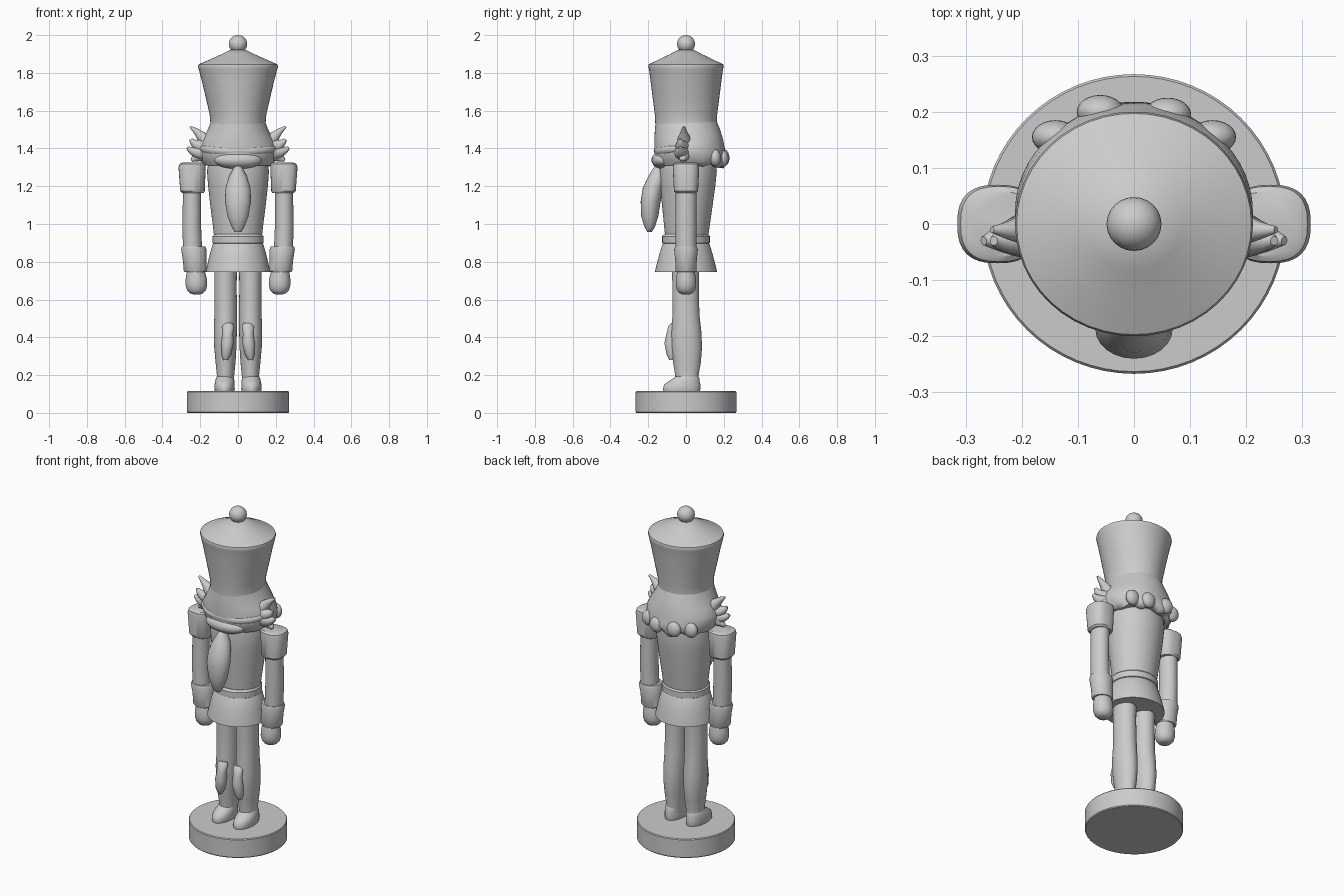
import bpy, bmesh, math


def finish(obj, angle=35, subsurf=0):
    bpy.ops.object.select_all(action='DESELECT')
    obj.select_set(True)
    bpy.context.view_layer.objects.active = obj
    bpy.ops.object.shade_smooth_by_angle(angle=math.radians(angle))
    if subsurf:
        mod = obj.modifiers.new("smooth", 'SUBSURF')
        mod.levels = mod.render_levels = subsurf
    return obj


def loft(name, sections, segs=32, power=2.0, subsurf=0, angle=35, warp=None):
    """Stack of horizontal ovals, each (z, x, y, rx, ry), capped at both ends."""
    bm = bmesh.new()
    rings = []
    for i, (z, x, y, rx, ry) in enumerate(sections):
        ring = []
        for k in range(segs):
            a = 2 * math.pi * k / segs
            c, s = math.cos(a), math.sin(a)
            px = x + rx * math.copysign(abs(c) ** (2 / power), c)
            py = y + ry * math.copysign(abs(s) ** (2 / power), s)
            ring.append(bm.verts.new((px, py, z + (warp(i, a) if warp else 0))))
        rings.append(ring)
    for a, b in zip(rings, rings[1:]):
        for k in range(segs):
            j = (k + 1) % segs
            bm.faces.new((a[k], a[j], b[j], b[k]))
    bm.faces.new(rings[0])
    bm.faces.new(rings[-1])
    bmesh.ops.recalc_face_normals(bm, faces=bm.faces)
    mesh = bpy.data.meshes.new(name)
    bm.to_mesh(mesh)
    bm.free()
    obj = bpy.data.objects.new(name, mesh)
    bpy.context.collection.objects.link(obj)
    return finish(obj, angle, subsurf)


def ball(name, loc, radii, rot=(0, 0, 0)):
    bpy.ops.mesh.primitive_uv_sphere_add(segments=24, ring_count=14, location=loc, rotation=rot)
    obj = bpy.context.object
    obj.name = name
    obj.scale = radii
    return finish(obj, 60)


def strand(name, points):
    """Tapered tube through points (x, y, z, radius)."""
    cu = bpy.data.curves.new(name, 'CURVE')
    cu.dimensions = '3D'
    cu.bevel_depth = 1.0
    cu.bevel_resolution = 3
    cu.use_fill_caps = True
    sp = cu.splines.new('NURBS')
    sp.points.add(len(points) - 1)
    for p, (x, y, z, r) in zip(sp.points, points):
        p.co = (x, y, z, 1)
        p.radius = r
    sp.use_endpoint_u = True
    sp.order_u = 3
    obj = bpy.data.objects.new(name, cu)
    bpy.context.collection.objects.link(obj)
    bpy.ops.object.select_all(action='DESELECT')
    obj.select_set(True)
    bpy.context.view_layer.objects.active = obj
    bpy.ops.object.convert(target='MESH')
    return finish(bpy.context.object, 60)


# Round stand
loft("base", [(0.0, 0, 0, .266, .263), (.005, 0, 0, .27, .267),
              (.11, 0, 0, .27, .267), (.115, 0, 0, .266, .263)], segs=64)

# Hat and knob
loft("hat", [(1.44, 0, .005, .165, .165), (1.52, 0, 0, .145, .162), (1.58, 0, 0, .150, .165),
             (1.68, 0, 0, .173, .178), (1.76, 0, 0, .192, .188), (1.82, 0, 0, .208, .196),
             (1.835, 0, 0, .212, .2), (1.845, 0, 0, .209, .197), (1.875, 0, 0, .14, .135),
             (1.9, 0, 0, .085, .083), (1.92, 0, 0, .045, .045)], segs=48, angle=40)
ball("hat_knob", (0, 0, 1.953), (.049, .048, .047))

# Head with scalloped hair at the back
def scallop(i, a):
    return 0.016 * math.cos(9 * a) * max(0, math.sin(a)) if i < 3 else 0

loft("head_and_hair", [(1.315, 0, .02, .155, .15), (1.31, 0, .025, .178, .175),
                       (1.335, 0, .028, .198, .19), (1.37, 0, .022, .212, .19),
                       (1.41, 0, .018, .21, .186), (1.45, 0, .014, .188, .182),
                       (1.5, 0, .008, .16, .173), (1.55, 0, 0, .14, .16)],
     segs=54, warp=scallop, angle=60)
for x, y, z in [(-.06, .2, 1.35), (.06, .195, 1.345), (-.14, .155, 1.35), (.14, .155, 1.35)]:
    ball("hair_curl", (x, y, z), (.042, .03, .045))
ball("chin", (0, -.118, 1.338), (.125, .065, .048))

# Torso, belt and coat skirt
loft("torso", [(.92, 0, .003, .125, .112), (1.0, 0, .005, .134, .122), (1.1, 0, .007, .147, .134),
               (1.2, 0, .009, .158, .146), (1.28, 0, .011, .164, .152), (1.32, 0, .011, .158, .148),
               (1.34, 0, .01, .12, .12)], segs=48, angle=40)
loft("belt", [(.895, 0, 0, .128, .118), (.9, 0, 0, .135, .126), (.935, 0, 0, .135, .126),
              (.947, 0, 0, .124, .116)], segs=48)
loft("coat_skirt", [(.745, 0, 0, .17, .164), (.76, 0, 0, .168, .162), (.83, 0, 0, .152, .144),
                    (.89, 0, 0, .135, .126), (.905, 0, 0, .125, .116)], segs=48)

# Long beard lever hanging over the chest
loft("beard", [(.958, 0, -.193, .018, .012), (.985, 0, -.192, .034, .028), (1.04, 0, -.192, .055, .045),
               (1.12, 0, -.187, .069, .053), (1.19, 0, -.175, .066, .054), (1.25, 0, -.155, .048, .046),
               (1.285, 0, -.145, .03, .035), (1.31, 0, -.14, .018, .025)], segs=24, angle=60)

for s, side in ((-1, "left"), (1, "right")):
    # Moustache half
    strand("moustache_" + side, [(-.01 * s, -.147, 1.388, .024), (.06 * s, -.142, 1.386, .027),
                                 (.13 * s, -.11, 1.39, .026), (.18 * s, -.06, 1.398, .022),
                                 (.205 * s, -.01, 1.40, .01)])
    # Ragged side tufts
    strand("upper_tuft_" + side, [(.17 * s, -.01, 1.44, .04), (.2 * s, -.01, 1.47, .026),
                                  (.225 * s, -.012, 1.495, .016), (.253 * s, -.01, 1.515, .006)])
    strand("middle_tuft_" + side, [(.19 * s, -.02, 1.41, .04), (.235 * s, -.03, 1.42, .025),
                                   (.25 * s, -.03, 1.45, .008)])
    strand("lower_tuft_" + side, [(.18 * s, -.02, 1.38, .045), (.235 * s, -.025, 1.375, .03),
                                  (.268 * s, -.03, 1.405, .008)])
    strand("bottom_tuft_" + side, [(.18 * s, -.01, 1.37, .04), (.23 * s, -.015, 1.35, .022),
                                   (.245 * s, -.02, 1.335, .008)])

    # Arm: shoulder pad, sleeve, cuff, hand
    loft("shoulder_" + side, [(1.165, .238 * s, 0, .058, .056), (1.175, .241 * s, 0, .065, .064),
                              (1.30, .243 * s, 0, .072, .07), (1.318, .24 * s, 0, .069, .067),
                              (1.325, .235 * s, 0, .058, .057)], power=2.6)
    loft("sleeve_" + side, [(.84, .24 * s, 0, .051, .054), (1.0, .245 * s, 0, .049, .055),
                            (1.2, .243 * s, 0, .048, .055)])
    loft("cuff_" + side, [(.745, .226 * s, 0, .055, .052), (.752, .226 * s, 0, .061, .056),
                          (.81, .23 * s, 0, .062, .057), (.865, .234 * s, 0, .067, .063),
                          (.88, .235 * s, 0, .062, .058)])
    loft("hand_" + side, [(.628, .219 * s, 0, .02, .02), (.634, .219 * s, 0, .036, .035),
                          (.65, .22 * s, 0, .05, .048), (.675, .22 * s, 0, .057, .054),
                          (.71, .221 * s, 0, .056, .053), (.75, .223 * s, 0, .048, .046)], angle=60)

    # Leg and shoe
    loft("leg_" + side, [(.15, .068 * s, .005, .047, .062), (.2, .066 * s, .005, .046, .062),
                         (.27, .066 * s, .005, .053, .074), (.35, .067 * s, .003, .059, .082),
                         (.43, .067 * s, .001, .061, .08), (.52, .065 * s, 0, .06, .071),
                         (.65, .066 * s, -.002, .059, .07), (.78, .066 * s, -.002, .06, .072)], angle=60)
    loft("shoe_" + side, [(.11, .071 * s, -.023, .05, .095), (.125, .071 * s, -.023, .054, .099),
                          (.15, .071 * s, -.02, .053, .096), (.168, .07 * s, -.01, .051, .082),
                          (.185, .069 * s, .003, .047, .067), (.2, .068 * s, .006, .04, .055)],
         segs=28, angle=50)

    # Boot-top tassel on the front of the leg
    loft("boot_tassel_" + side, [(.28, .066 * s, -.075, .012, .014), (.31, .062 * s, -.08, .026, .024),
                                 (.37, .056 * s, -.082, .033, .033), (.42, .054 * s, -.078, .028, .026),
                                 (.46, .052 * s, -.072, .032, .022), (.475, .05 * s, -.065, .02, .015)],
         segs=14, angle=40)
